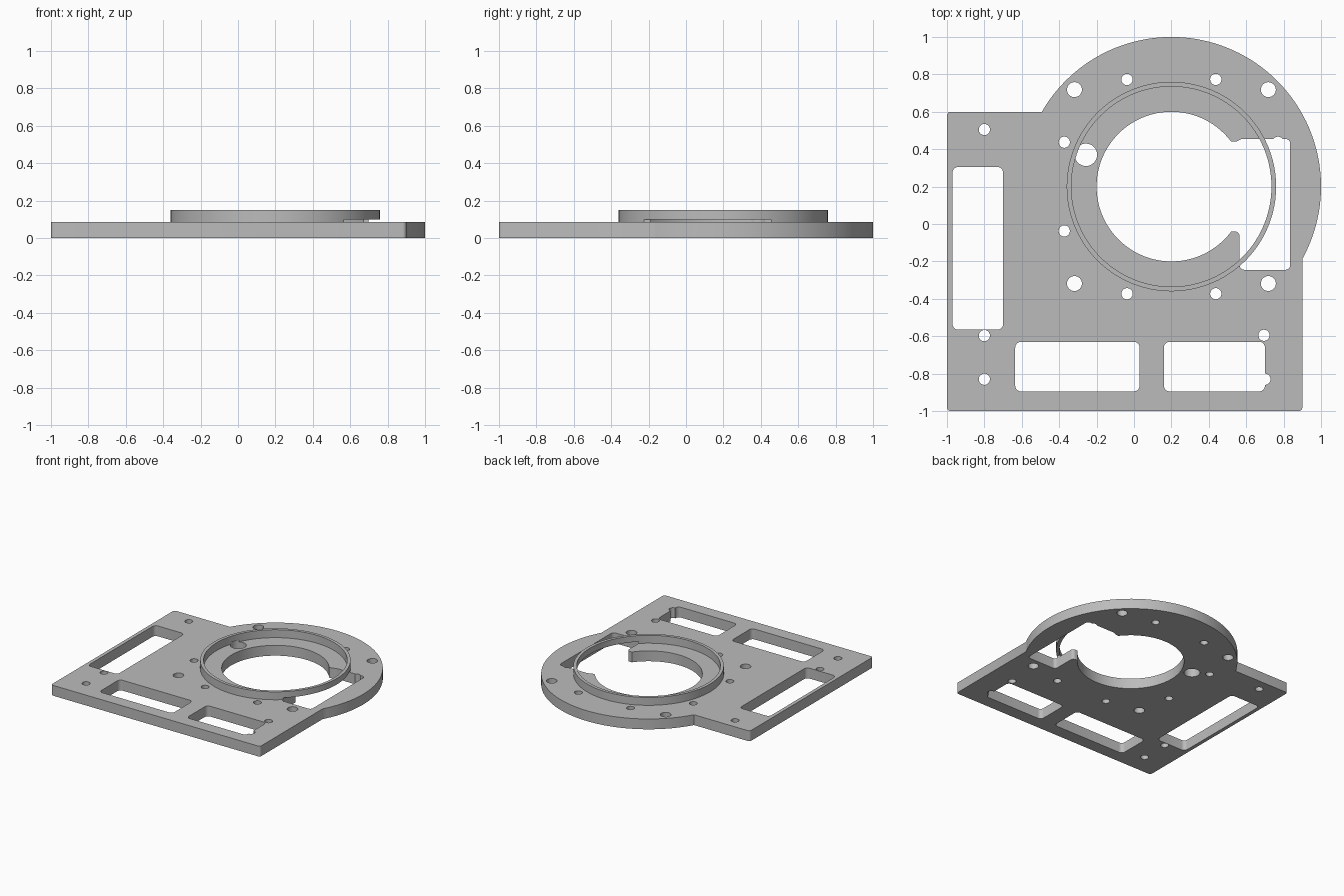
import bpy, bmesh
from math import radians, sin, cos, tan, pi
from mathutils import Vector

if "Cube" in bpy.data.objects:
    bpy.data.objects.remove(bpy.data.objects["Cube"], do_unlink=True)

CENTRE = Vector((0.2, 0.2))
PLATE_TOP, RING_TOP, CUT_TOP = 0.085, 0.15, 0.1

grey = bpy.data.materials.new("plain_grey")
grey.use_nodes = True
grey.diffuse_color = (0.5, 0.5, 0.5, 1)
grey.node_tree.nodes["Principled BSDF"].inputs["Base Color"].default_value = (0.5, 0.5, 0.5, 1)


def arc(c, r, a0, a1, n):
    return [Vector((c[0] + r * cos(a0 + (a1 - a0) * i / n),
                    c[1] + r * sin(a0 + (a1 - a0) * i / n))) for i in range(n + 1)]


def circle(c, r, n=32):
    return arc(c, r, 0, 2 * pi, n)[:-1]


def rounded(corners, r, n=6):
    """Polygon outline with filleted corners."""
    out = []
    pts = [Vector(p) for p in corners]
    for i, p in enumerate(pts):
        a, b = (pts[i - 1] - p).normalized(), (pts[(i + 1) % len(pts)] - p).normalized()
        half = a.angle(b) / 2
        reach = r / tan(half)
        c = p + (a + b).normalized() * (r / sin(half))
        start, turn = p + a * reach - c, 0
        turn = start.angle_signed(p + b * reach - c)
        for k in range(n + 1):
            t = -turn * k / n
            out.append(c + Vector((start.x * cos(t) - start.y * sin(t),
                                   start.x * sin(t) + start.y * cos(t))))
    return out


def window(x0, x1, y0, y1):
    return rounded([(x0, y0), (x1, y0), (x1, y1), (x0, y1)], 0.03)


def prism(name, outlines, z0, z1):
    """One object holding an upright prism for each outline."""
    bm = bmesh.new()
    for pts in outlines:
        low = [bm.verts.new((p.x, p.y, z0)) for p in pts]
        high = [bm.verts.new((p.x, p.y, z1)) for p in pts]
        bm.faces.new(low)
        bm.faces.new(high)
        for i in range(len(pts)):
            bm.faces.new((low[i - 1], low[i], high[i], high[i - 1]))
    bmesh.ops.recalc_face_normals(bm, faces=bm.faces)
    mesh = bpy.data.meshes.new(name)
    bm.to_mesh(mesh)
    bm.free()
    mesh.materials.append(grey)
    obj = bpy.data.objects.new(name, mesh)
    bpy.context.collection.objects.link(obj)
    return obj


def carve(obj, cutters):
    for cutter in cutters:
        mod = obj.modifiers.new(cutter.name, 'BOOLEAN')
        mod.operation, mod.solver, mod.object = 'DIFFERENCE', 'EXACT', cutter
    deps = bpy.context.evaluated_depsgraph_get()
    mesh = bpy.data.meshes.new_from_object(obj.evaluated_get(deps))
    obj.modifiers.clear()
    obj.data = mesh
    bpy.ops.object.select_all(action='DESELECT')
    obj.select_set(True)
    bpy.context.view_layer.objects.active = obj
    bpy.ops.object.shade_smooth_by_angle(angle=radians(30))


# Base plate: rectangle merging into a round flange
outline = rounded([(-1, 0.6), (-1, -1), (0.9, -1), (0.9, -0.187), (-0.493, 0.6)], 0.02)
outline = outline[:21] + arc(CENTRE, 0.8, radians(-28.9), radians(150), 72)
plate = prism("base_plate", [outline], 0, PLATE_TOP)

# Raised thin ring
ring = prism("raised_ring", [circle(CENTRE, 0.56, 96)], PLATE_TOP, RING_TOP)
ring_bore = prism("ring_bore_cutter", [circle(CENTRE, 0.535, 96)], 0, 0.3)

# Windows and central bore
windows = prism("window_cutter", [
    window(-0.97, -0.70, -0.565, 0.305),
    window(-0.635, 0.03, -0.895, -0.63),
    window(0.16, 0.70, -0.895, -0.63),
    circle(CENTRE, 0.4, 96)], -0.1, 0.3)

# Side slot, bolt holes and the cable hole
holes = [circle(p, 0.03) for p in
         [(-0.8, 0.505), (-0.8, -0.597), (-0.8, -0.83), (0.695, -0.595), (0.70, -0.83)]]
for angle in (67.5, 112.5, 157.5, 202.5, 247.5, 292.5):
    a = radians(angle)
    holes.append(circle(CENTRE + Vector((cos(a), sin(a))) * 0.62, 0.03))
for angle in (45, 135, 225, 315):
    a = radians(angle)
    holes.append(circle(CENTRE + Vector((cos(a), sin(a))) * 0.733, 0.04))
holes.append(circle((-0.257, 0.37), 0.06))
slot = rounded([(0.4, -0.04), (0.565, -0.04), (0.565, -0.245), (0.835, -0.245),
                (0.835, 0.455), (0.575, 0.455), (0.545, 0.44), (0.4, 0.44)], 0.025)
drills = prism("slot_and_hole_cutter", holes + [slot], -0.1, CUT_TOP)
relief = prism("slot_relief_cutter", [circle((0.77, 0.437), 0.03)], -0.1, CUT_TOP)

carve(plate, [windows, drills, relief])
carve(ring, [ring_bore, drills, relief])
for cutter in (windows, drills, relief, ring_bore):
    bpy.data.objects.remove(cutter, do_unlink=True)
